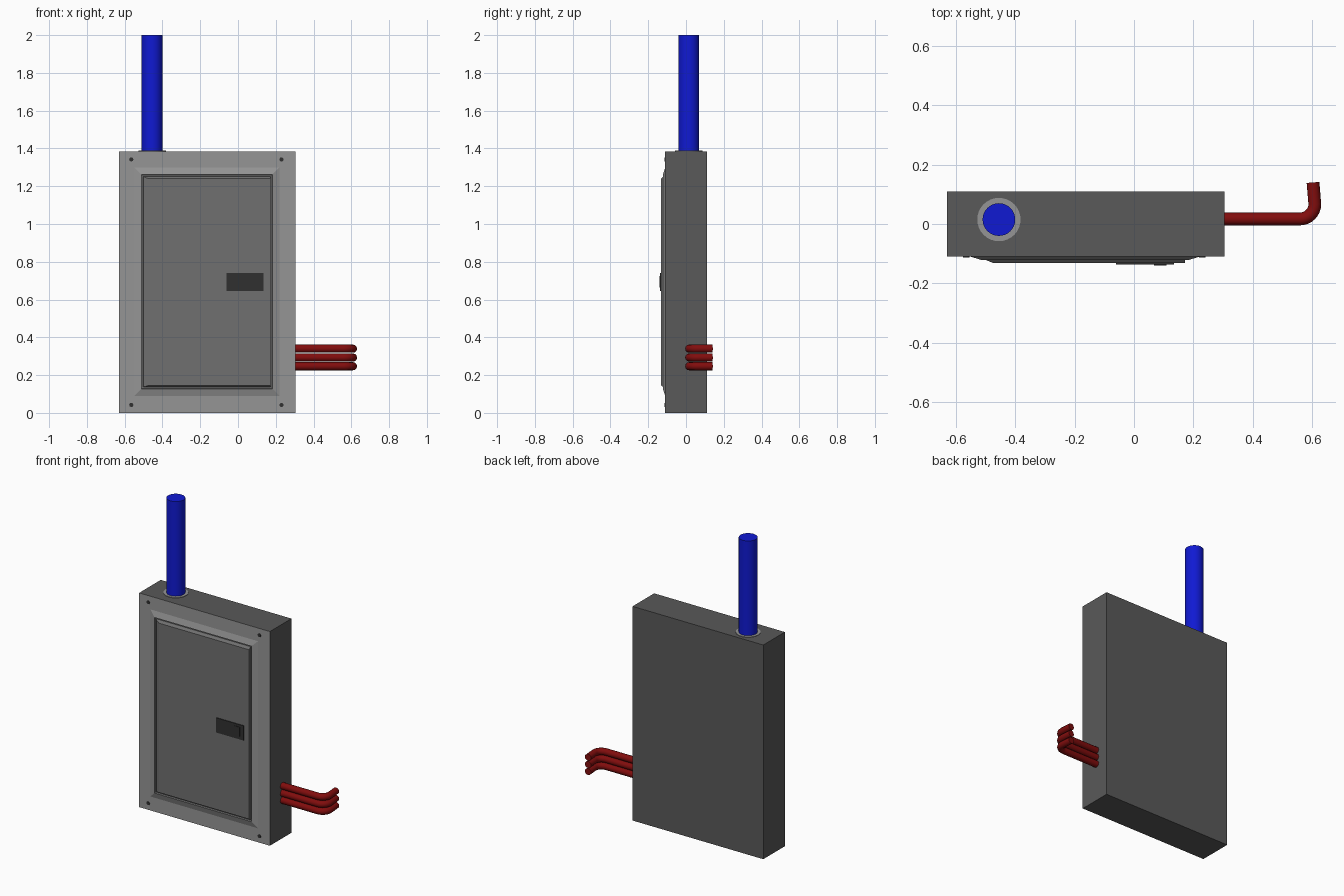
import bpy, bmesh
from math import sin, cos, pi, radians

if "Cube" in bpy.data.objects:
    bpy.data.objects.remove(bpy.data.objects["Cube"])


def material(name, rgb):
    m = bpy.data.materials.new(name)
    m.diffuse_color = (*rgb, 1)
    m.use_nodes = True
    m.node_tree.nodes["Principled BSDF"].inputs["Base Color"].default_value = m.diffuse_color
    return m


DARK = material("dark_grey", (0.10, 0.10, 0.10))
LIGHT = material("light_grey", (0.30, 0.30, 0.30))
DOOR = material("door_grey", (0.16, 0.16, 0.16))
BLACK = material("black", (0.03, 0.03, 0.03))
BLUE = material("blue", (0.005, 0.01, 0.65))
RED = material("red", (0.22, 0.004, 0.004))


def box(name, x, y, z, mat):
    bpy.ops.mesh.primitive_cube_add(size=1, location=(sum(x) / 2, sum(y) / 2, sum(z) / 2))
    o = bpy.context.object
    o.name = name
    o.scale = (x[1] - x[0], y[1] - y[0], z[1] - z[0])
    bpy.ops.object.transform_apply(location=False, rotation=False, scale=True)
    o.data.materials.append(mat)
    return o


def cylinder(name, r, depth, loc, mat, rot=(0, 0, 0), sides=32):
    bpy.ops.mesh.primitive_cylinder_add(vertices=sides, radius=r, depth=depth, location=loc, rotation=rot)
    o = bpy.context.object
    o.name = name
    o.data.materials.append(mat)
    bpy.ops.object.shade_smooth_by_angle(angle=radians(40))
    return o


def panel(name, loops, mats, cap=True):
    """Loft rectangles (x0, x1, z0, z1, y) into a stepped front panel."""
    bm = bmesh.new()
    rings = [[bm.verts.new(p) for p in ((a, y, c), (b, y, c), (b, y, d), (a, y, d))]
             for a, b, c, d, y in loops]
    for i, (r, s) in enumerate(zip(rings, rings[1:])):
        for k in range(4):
            n = (k + 1) % 4
            f = bm.faces.new((r[k], r[n], s[n], s[k]))
            f.material_index = 0 if i == 0 else 1
    bm.faces.new(rings[-1]).material_index = 1
    me = bpy.data.meshes.new(name)
    bm.to_mesh(me)
    bm.free()
    for m in mats:
        me.materials.append(m)
    o = bpy.data.objects.new(name, me)
    bpy.context.collection.objects.link(o)
    return o


# Cabinet box, with a lighter front face
cabinet = box("cabinet", (-0.63, 0.305), (-0.11, 0.11), (0, 1.385), DARK)
cabinet.data.materials.append(LIGHT)
for f in cabinet.data.polygons:
    if f.normal.y < -0.9:
        f.material_index = 1

# Sloped door surround, groove and raised door leaf
panel("door", [(-0.55, 0.22, 0.09, 1.30, -0.11),
               (-0.512, 0.182, 0.127, 1.262, -0.122),
               (-0.51, 0.18, 0.13, 1.26, -0.112),
               (-0.502, 0.173, 0.137, 1.252, -0.112),
               (-0.50, 0.172, 0.138, 1.25, -0.121),
               (-0.473, 0.171, 0.145, 1.24, -0.132)], [LIGHT, DOOR])

# Latch plate and push button
box("latch_plate", (-0.06, 0.135), (-0.137, -0.125), (0.645, 0.74), BLACK)
box("latch_button", (0.068, 0.11), (-0.14, -0.13), (0.665, 0.725), BLACK)

# Corner screws
for i, x in enumerate((-0.565, 0.23)):
    for j, z in enumerate((0.042, 1.342)):
        cylinder(f"screw_{i}{j}", 0.011, 0.01, (x, -0.108, z), BLACK, (pi / 2, 0, 0), 16)

# Supply pipe and its collar on top
cylinder("collar", 0.073, 0.02, (-0.455, 0.015, 1.378), LIGHT)
cylinder("supply_pipe", 0.055, 0.64, (-0.455, 0.015, 1.68), BLUE)

# Three bent conduits leaving the right side
bend = [(0.559 + 0.05 * sin(a), 0.067 - 0.05 * cos(a)) for a in (k * pi / 16 for k in range(9))]
path = [(0.29, 0.017)] + bend + [(0.603, 0.14)]
for i, z in enumerate((0.247, 0.293, 0.34)):
    cu = bpy.data.curves.new(f"conduit_{i}", "CURVE")
    cu.dimensions = "3D"
    cu.bevel_depth = 0.0215
    cu.bevel_resolution = 4
    cu.use_fill_caps = True
    s = cu.splines.new("POLY")
    s.points.add(len(path) - 1)
    for p, (x, y) in zip(s.points, path):
        p.co = (x, y, z, 1)
    o = bpy.data.objects.new(f"conduit_{i}", cu)
    bpy.context.collection.objects.link(o)
    cu.materials.append(RED)
    bpy.ops.object.select_all(action="DESELECT")
    o.select_set(True)
    bpy.context.view_layer.objects.active = o
    bpy.ops.object.convert(target="MESH")
    bpy.ops.object.shade_smooth_by_angle(angle=radians(40))
